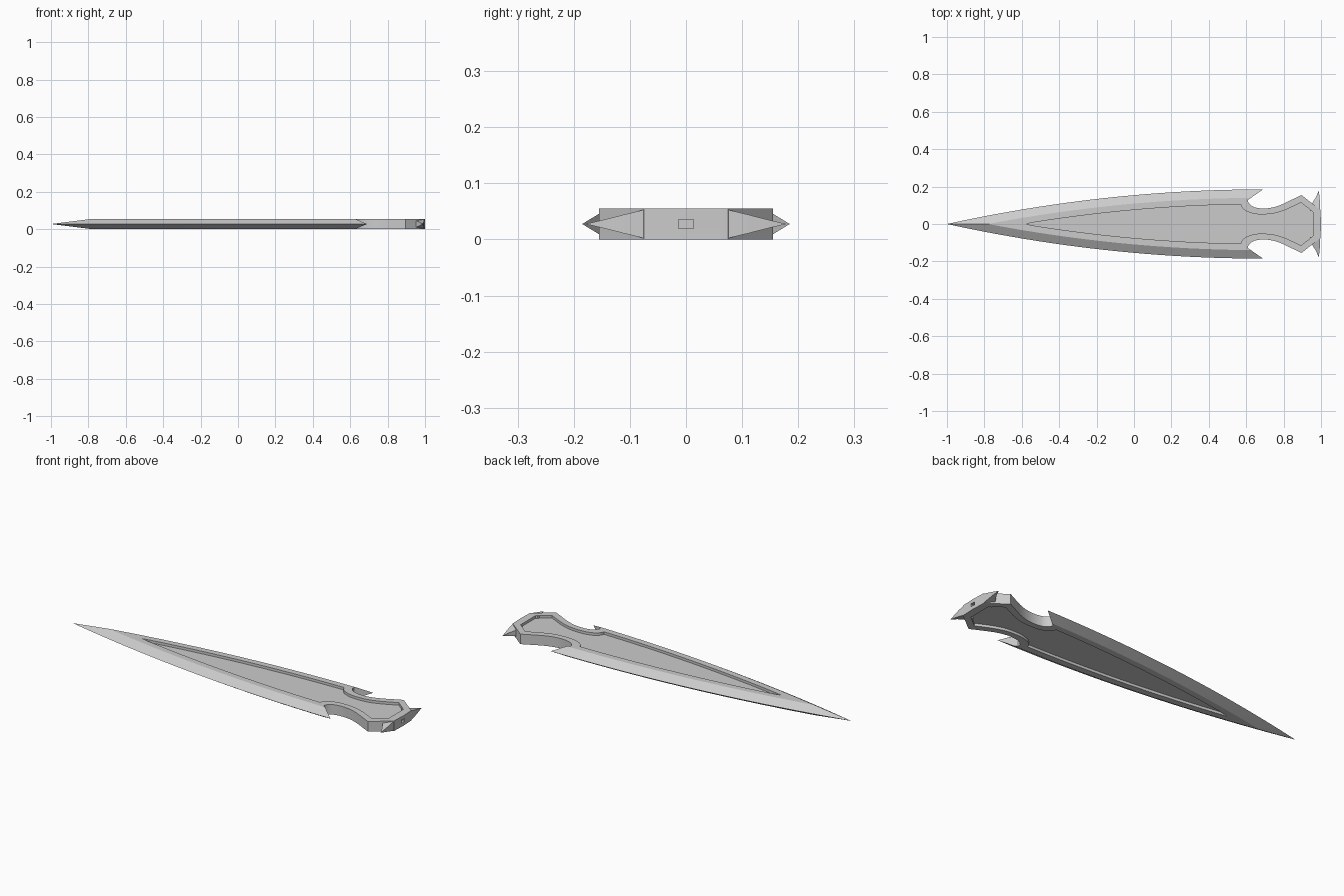
import bpy, bmesh, math
from mathutils import Vector

cube = bpy.data.objects.get("Cube")
if cube:
    bpy.data.objects.remove(cube, do_unlink=True)

MID, HALF, DEPTH = 0.0275, 0.0275, 0.014

steel = bpy.data.materials.new("pale_steel")
steel.use_nodes = True
steel.diffuse_color = (0.6, 0.6, 0.6, 1)
steel.node_tree.nodes["Principled BSDF"].inputs["Base Color"].default_value = (0.6, 0.6, 0.6, 1)


def finish(bm, name):
    """Weld and clean a mesh, then make it an object."""
    bmesh.ops.remove_doubles(bm, verts=bm.verts, dist=1e-5)
    bmesh.ops.recalc_face_normals(bm, faces=bm.faces)
    mesh = bpy.data.meshes.new(name)
    bm.to_mesh(mesh)
    bm.free()
    mesh.materials.append(steel)
    obj = bpy.data.objects.new(name, mesh)
    bpy.context.collection.objects.link(obj)
    return obj


def activate(obj):
    bpy.ops.object.select_all(action='DESELECT')
    obj.select_set(True)
    bpy.context.view_layer.objects.active = obj


def add_face(bm, points):
    """Add a face, dropping repeated corners."""
    unique = []
    for p in points:
        if all((p - q).length > 1e-5 for q in unique):
            unique.append(p)
    if len(unique) > 2:
        bm.faces.new([bm.verts.new(p) for p in unique])


def edge_y(x):
    """Half width of the blade's cutting edge."""
    return 0.185 * (1 - ((0.69 - x) / 1.69) ** 2)


def smooth_path(points, steps=3):
    """Catmull-Rom curve through the points."""
    p = [Vector(q) for q in points]
    p = [2 * p[0] - p[1]] + p + [2 * p[-1] - p[-2]]
    out = []
    for a, b, c, d in zip(p, p[1:], p[2:], p[3:]):
        for k in range(steps):
            t = k / steps
            out.append(0.5 * (2 * b + (c - a) * t + (2 * a - 5 * b + 4 * c - d) * t * t
                              + (3 * b - a - 3 * c + d) * t ** 3))
    return out + [p[-2]]


# Matching outlines: cutting edge, flat face, recessed pocket
def blade_line(start, end, inset, count=24):
    line = []
    for i in range(count + 1):
        x = start + (end - start) * i / count
        line.append(Vector((x, max(0, edge_y(x) - inset) if i else 0)))
    return line


neck = smooth_path([(0.61, 0.13), (0.612, 0.114), (0.64, 0.091), (0.69, 0.083),
                    (0.74, 0.088), (0.79, 0.104), (0.84, 0.128), (0.895, 0.155)])
neck += [Vector((0.997, 0.075)), Vector((1, 0))]
pocket_neck = smooth_path([(0.573, 0.098), (0.58, 0.085), (0.605, 0.066), (0.66, 0.052),
                           (0.74, 0.055), (0.80, 0.072), (0.85, 0.094), (0.893, 0.115)])
pocket_neck += [Vector((0.957, 0.064)), Vector((0.957, 0))]
outer = blade_line(-1, 0.69, 0) + neck
flat = blade_line(-0.78, 0.625, 0.045) + neck
pocket = blade_line(-0.58, 0.57, 0.079) + pocket_neck
axis = [Vector((p.x, 0)) for p in pocket]

# Spearhead body, one quarter repeated on all four sides
bm = bmesh.new()
loops = [(outer, 0), (flat, HALF), (pocket, HALF), (pocket, HALF - DEPTH), (axis, HALF - DEPTH)]
for sy in (1, -1):
    for sz in (1, -1):
        rows = [[Vector((p.x, sy * p.y, MID + sz * h)) for p in line] for line, h in loops]
        for a, b in zip(rows, rows[1:]):
            for i in range(len(a) - 1):
                add_face(bm, [a[i], a[i + 1], b[i + 1], b[i]])
body = finish(bm, "spearhead_body")

# Square socket in the tail
bm = bmesh.new()
bmesh.ops.create_cube(bm, size=1)
bmesh.ops.scale(bm, vec=(0.06, 0.026, 0.016), verts=bm.verts)
bmesh.ops.translate(bm, vec=(1, 0, MID), verts=bm.verts)
cutter = finish(bm, "socket_cutter")
cutter.hide_render = True
activate(body)
mod = body.modifiers.new("socket", 'BOOLEAN')
mod.operation = 'DIFFERENCE'
mod.solver = 'EXACT'
mod.object = cutter
bpy.ops.object.modifier_apply(modifier=mod.name)
bpy.data.objects.remove(cutter, do_unlink=True)
bpy.ops.object.shade_smooth_by_angle(angle=math.radians(22))

# Swept horns at the tail: y, front x, back x, half height
sections = [(0.07, 0.94, 0.996, 0.0265), (0.11, 0.952, 0.995, 0.017),
            (0.145, 0.974, 0.992, 0.008), (0.177, 0.987, 0.988, 0.0005)]
for side, sy in (("left", 1), ("right", -1)):
    bm = bmesh.new()
    rings = [[Vector((x, sy * y, MID + z)) for x, z in ((f, h), (b, h), (b, -h), (f, -h))]
             for y, f, b, h in sections]
    for a, b in zip(rings, rings[1:]):
        for i in range(4):
            j = (i + 1) % 4
            add_face(bm, [a[i], a[j], b[j], b[i]])
    add_face(bm, rings[0])
    add_face(bm, rings[-1])
    # In a top-down reading +y is the rear, -y the front
    finish(bm, "rear_tail_horn" if sy > 0 else "front_tail_horn")
